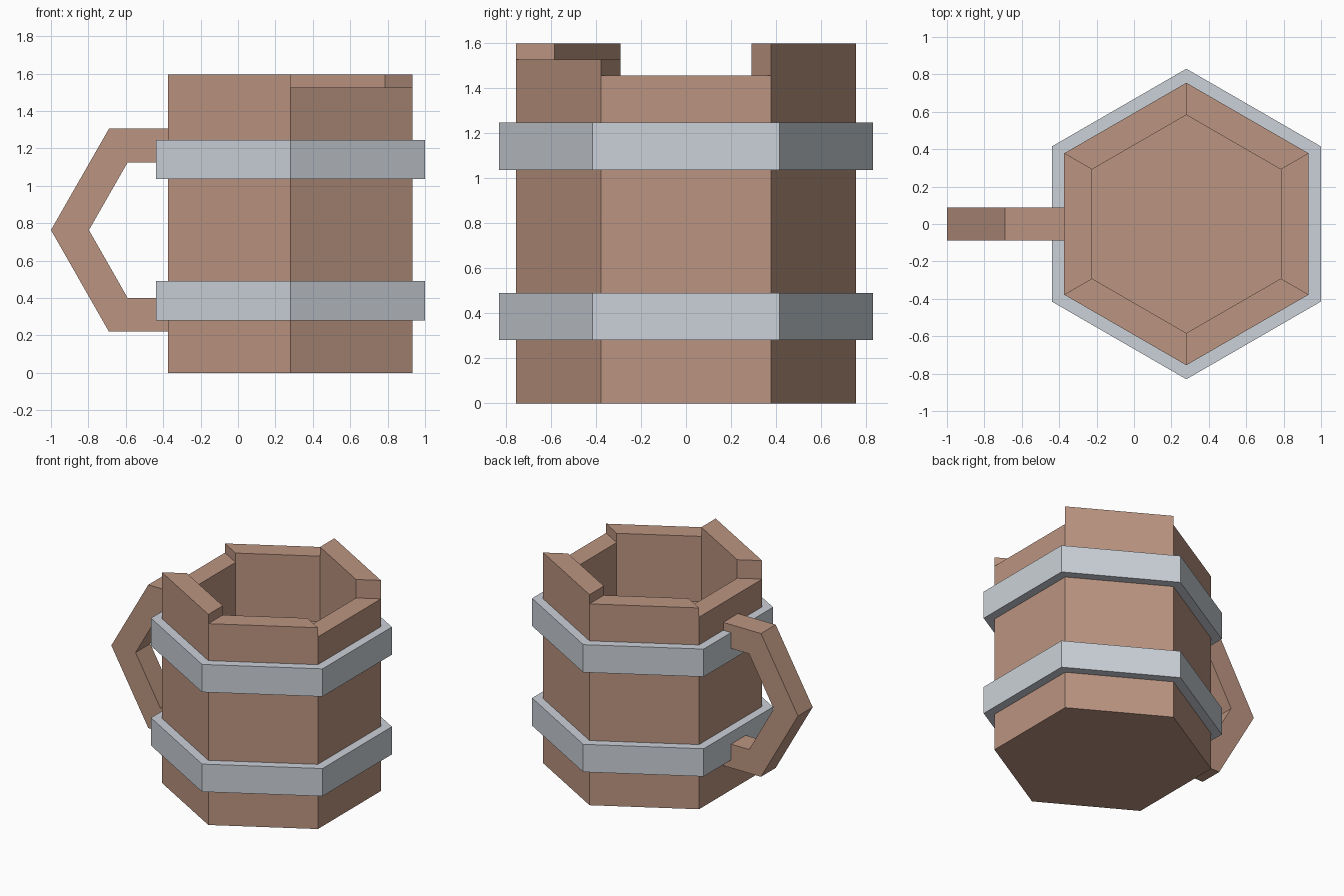
import bpy, bmesh, math

if "Cube" in bpy.data.objects:
    bpy.data.objects.remove(bpy.data.objects["Cube"])

CX = 0.28                      # axis of the mug body
R_OUT, R_IN, R_HOOP = 0.755, 0.583, 0.83
FLOOR = 1.03
RIMS = [1.455, 1.595, 1.525]   # stave heights, repeated twice around the body


def material(name, rgb):
    m = bpy.data.materials.new(name)
    m.diffuse_color = (*rgb, 1)
    m.use_nodes = True
    m.node_tree.nodes["Principled BSDF"].inputs["Base Color"].default_value = m.diffuse_color
    return m


wood = material("wood", (0.50, 0.30, 0.22))
metal = material("metal", (0.60, 0.64, 0.69))


def corner(r, i, z):
    a = math.radians(60 * i - 30)
    return (CX + r * math.cos(a), r * math.sin(a), z)


def build(name, faces, mat):
    """Make an object from polygons given as point lists."""
    bm = bmesh.new()
    for f in faces:
        bm.faces.new([bm.verts.new(p) for p in f])
    bmesh.ops.remove_doubles(bm, verts=bm.verts, dist=0.0005)
    bmesh.ops.recalc_face_normals(bm, faces=bm.faces)
    me = bpy.data.meshes.new(name)
    bm.to_mesh(me)
    bm.free()
    me.materials.append(mat)
    ob = bpy.data.objects.new(name, me)
    bpy.context.collection.objects.link(ob)
    return ob


# Mug body: six staves with stepped rims, raised inner floor, flat base
faces = [[corner(R_OUT, i, 0) for i in range(6)],
         [corner(R_IN, i, FLOOR) for i in range(6)]]
for i in range(6):
    prev, h, nxt = (RIMS[(i + k) % 3] for k in (-1, 0, 1))
    for r, base in ((R_OUT, 0), (R_IN, FLOOR)):
        wall = [corner(r, i, base), corner(r, i + 1, base)]
        if nxt < h:
            wall.append(corner(r, i + 1, nxt))
        wall += [corner(r, i + 1, h), corner(r, i, h)]
        if prev < h:
            wall.append(corner(r, i, prev))
        faces.append(wall)
    faces.append([corner(R_OUT, i, h), corner(R_OUT, i + 1, h),
                  corner(R_IN, i + 1, h), corner(R_IN, i, h)])
    faces.append([corner(R_OUT, i + 1, h), corner(R_IN, i + 1, h),
                  corner(R_IN, i + 1, nxt), corner(R_OUT, i + 1, nxt)])
build("mug_body", faces, wood)

# Metal hoops
for name, z0, z1 in (("lower_hoop", 0.28, 0.49), ("upper_hoop", 1.035, 1.245)):
    ring = [(R_HOOP, z0), (R_HOOP, z1), (R_OUT - 0.01, z1), (R_OUT - 0.01, z0)]
    faces = []
    for i in range(6):
        for k in range(4):
            (ra, za), (rb, zb) = ring[k], ring[(k + 1) % 4]
            faces.append([corner(ra, i, za), corner(ra, i + 1, za),
                          corner(rb, i + 1, zb), corner(rb, i, zb)])
    build(name, faces, metal)

# Handle: angular strip extruded across y
outer = [(-0.37, 1.305), (-0.69, 1.305), (-1.0, 0.763), (-0.69, 0.22), (-0.37, 0.22)]
inner = [(-0.37, 1.125), (-0.59, 1.125), (-0.797, 0.763), (-0.59, 0.40), (-0.37, 0.40)]
T = 0.088
faces = []
for k in range(4):
    quad = [outer[k], outer[k + 1], inner[k + 1], inner[k]]
    for y in (-T, T):
        faces.append([(x, y, z) for x, z in quad])
    for line in (outer, inner):
        (xa, za), (xb, zb) = line[k], line[k + 1]
        faces.append([(xa, -T, za), (xb, -T, zb), (xb, T, zb), (xa, T, za)])
for k in (0, 4):
    (xa, za), (xb, zb) = outer[k], inner[k]
    faces.append([(xa, -T, za), (xb, -T, zb), (xb, T, zb), (xa, T, za)])
build("handle", faces, wood)
